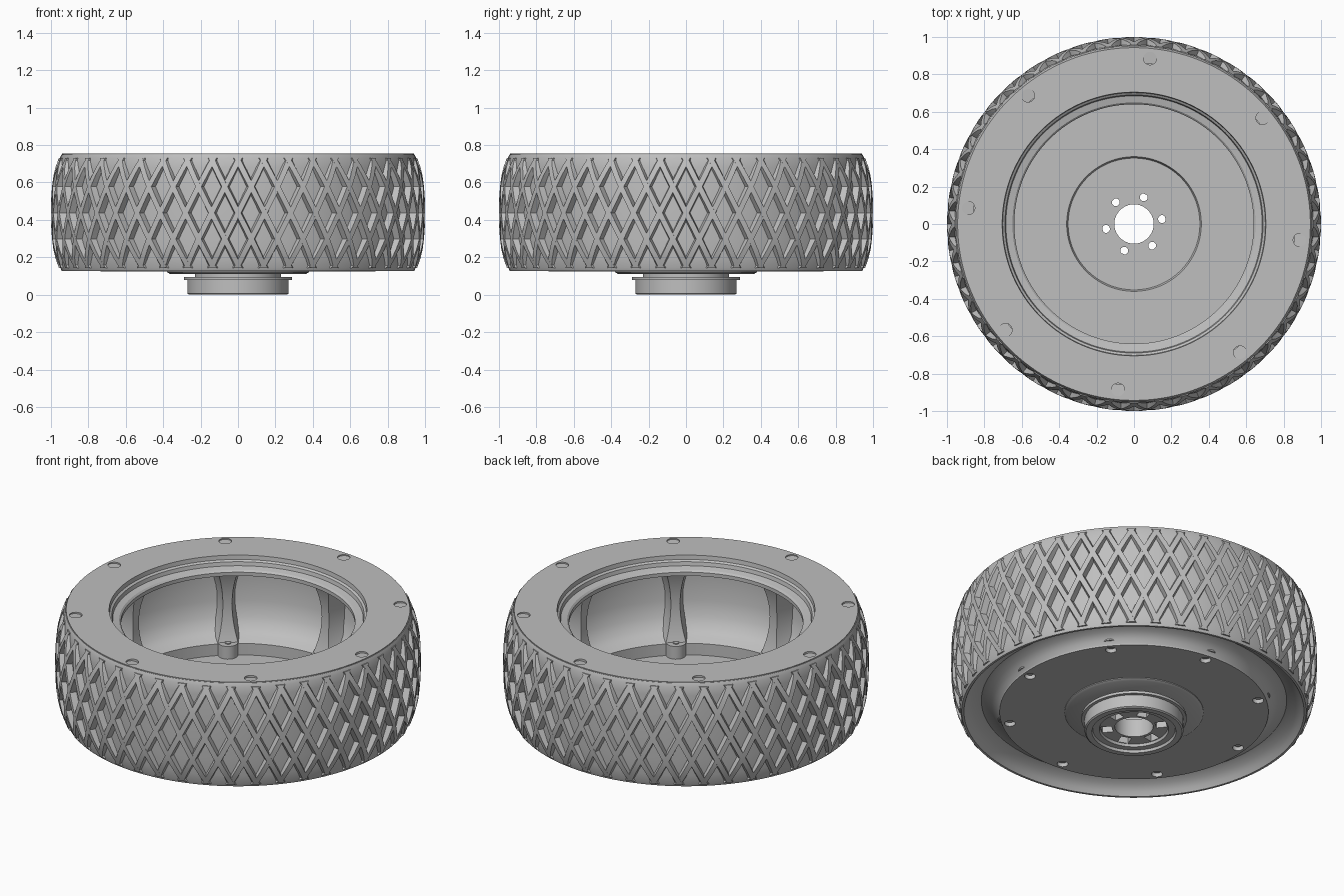
import bpy
import bmesh
from math import sin, cos, pi, radians

cube = bpy.data.objects.get("Cube")
if cube:
    bpy.data.objects.remove(cube, do_unlink=True)

GREY = (0.52, 0.52, 0.52, 1)
grey = bpy.data.materials.new("plain grey")
grey.use_nodes = True
grey.diffuse_color = GREY
for node in grey.node_tree.nodes:
    if node.type == 'BSDF_PRINCIPLED':
        node.inputs["Base Color"].default_value = GREY
        node.inputs["Roughness"].default_value = 0.6

SCREW_ANGLES = [radians(-5.5 + 45 * i) for i in range(8)]
LUG_ANGLES = [radians(10 + 60 * i) for i in range(6)]


def finish(name, bm):
    """Turn a bmesh into a grey object."""
    bmesh.ops.recalc_face_normals(bm, faces=bm.faces)
    mesh = bpy.data.meshes.new(name)
    bm.to_mesh(mesh)
    bm.free()
    mesh.materials.append(grey)
    obj = bpy.data.objects.new(name, mesh)
    bpy.context.collection.objects.link(obj)
    return obj


def activate(obj):
    bpy.ops.object.select_all(action='DESELECT')
    obj.select_set(True)
    bpy.context.view_layer.objects.active = obj


def smooth(obj, angle=32):
    activate(obj)
    bpy.ops.object.shade_smooth_by_angle(angle=radians(angle))


def lathe(name, profile, steps=128):
    """Spin a closed (radius, height) loop round the z axis."""
    bm = bmesh.new()
    rings = []
    for i in range(steps):
        a = 2 * pi * i / steps
        rings.append([bm.verts.new((r * cos(a), r * sin(a), z)) for r, z in profile])
    n = len(profile)
    for i in range(steps):
        p, q = rings[i], rings[(i + 1) % steps]
        for j in range(n):
            k = (j + 1) % n
            bm.faces.new((p[j], q[j], q[k], p[k]))
    return finish(name, bm)


def loft(bm, sections):
    """Skin a row of equal closed sections and cap both ends."""
    rows = [[bm.verts.new(p) for p in s] for s in sections]
    n = len(rows[0])
    for p, q in zip(rows, rows[1:]):
        for j in range(n):
            k = (j + 1) % n
            bm.faces.new((p[j], p[k], q[k], q[j]))
    bm.faces.new(rows[0][::-1])
    bm.faces.new(rows[-1])


def studs(name, angles, dist, radius, z0, z1, sides=24):
    """A ring of upright cylinders or prisms."""
    bm = bmesh.new()
    for a in angles:
        ring = []
        for z in (z0, z1):
            ring.append([(dist * cos(a) + radius * cos(a + 2 * pi * (i + .5) / sides),
                          dist * sin(a) + radius * sin(a + 2 * pi * (i + .5) / sides), z)
                         for i in range(sides)])
        loft(bm, ring)
    return finish(name, bm)


def cut(obj, cutter):
    cutter.hide_render = True
    mod = obj.modifiers.new("cut", 'BOOLEAN')
    mod.operation = 'DIFFERENCE'
    mod.solver = 'EXACT'
    mod.object = cutter
    activate(obj)
    bpy.ops.object.modifier_apply(modifier=mod.name)
    bpy.data.objects.remove(cutter, do_unlink=True)


# Tyre carcass with a hollow round groove underneath
tyre = lathe("tyre_carcass", [
    (.735, .128), (.75, .155), (.785, .185), (.835, .198), (.885, .18),
    (.915, .15), (.93, .128), (.943, .128), (.95, .145), (.957, .2),
    (.962, .3), (.964, .44), (.962, .58), (.957, .68), (.953, .73),
    (.943, .75), (.86, .745), (.86, .3), (.735, .2)])
smooth(tyre)

# Tread: two opposite sets of slanted bars that cross into diamonds
BARS, Z0, Z1, MID = 44, .143, .732, .4375
PITCH = 2 * pi / BARS


def crown(z):
    return 1 - .043 * abs((z - MID) / .295) ** 3


bm = bmesh.new()
for hand in (-1, 1):
    for b in range(BARS):
        sections = []
        for s in range(13):
            z = Z0 + (Z1 - Z0) * s / 12
            mid = PITCH * b + hand * PITCH * (z - MID) / .28
            corners = ((-.027, .945), (-.016, crown(z)), (.016, crown(z)), (.027, .945))
            sections.append([(r * cos(mid + w), r * sin(mid + w), z) for w, r in corners])
        loft(bm, sections)
tread = finish("tread_bars", bm)
smooth(tread, 25)

# Top clamp ring with a stepped lip and screw holes
ring = lathe("clamp_ring", [
    (.94, .755), (.705, .755), (.702, .73), (.69, .722), (.685, .7),
    (.65, .692), (.64, .682), (.64, .66), (.8, .655), (.935, .655)])
cut(ring, studs("screw_cutter", SCREW_ANGLES, .89, .035, .72, .8))
smooth(ring)

# Dish: barrel wall, rounded shelf and flat floor
dish = lathe("wheel_dish", [
    (.84, .67), (.845, .55), (.84, .42), (.82, .33), (.785, .275), (.75, .245),
    (.71, .232), (.7, .225), (.7, .155), (.36, .155), (.352, .135), (.17, .135),
    (.17, .112), (.365, .112), (.38, .12), (.38, .125), (.735, .125),
    (.76, .2), (.88, .3), (.88, .67)])
cut(dish, studs("floor_screw_cutter", SCREW_ANGLES, .69, .03, .1, .2))
smooth(dish)

# Waisted posts on the barrel wall with a foot at each floor screw
bm = bmesh.new()
for a in SCREW_ANGLES:
    sections = []
    for i in range(13):
        t = i / 12
        z = .225 + .44 * t
        flare = abs(2 * t - 1) ** 2
        half = .036 + .045 * flare
        inner = .735 - (.045 * flare if t > .5 else .04 * flare)
        loop = ((.865, -half * 1.5), (.8, -half * 1.1), (inner, -half * .7),
                (inner, half * .7), (.8, half * 1.1), (.865, half * 1.5))
        sections.append([(r * cos(a) - w * sin(a), r * sin(a) + w * cos(a), z)
                         for r, w in loop])
    loft(bm, sections)
smooth(finish("barrel_posts", bm), 50)

# Screw bosses and screw heads
smooth(studs("floor_bosses", SCREW_ANGLES, .7, .055, .15, .232))
smooth(studs("ring_screws", SCREW_ANGLES, .89, .02, .715, .738))
smooth(studs("floor_screws", SCREW_ANGLES, .69, .017, .14, .21))
smooth(studs("post_screws", SCREW_ANGLES, .69, .017, .22, .238))

# Hub drum with a flange, hollow underside, bore and lug holes
hub = lathe("hub_drum", [
    (.105, .138), (.105, .03), (.185, .03), (.19, .015), (.225, .015),
    (.23, 0), (.262, 0), (.27, .006), (.27, .078), (.288, .078),
    (.288, .094), (.23, .094), (.23, .118), (.195, .118), (.195, .138)], 96)
cut(hub, studs("lug_cutter", LUG_ANGLES, .152, .021, -.1, .3))
cut(hub, studs("lug_pocket_cutter", LUG_ANGLES, .15, .042, -.1, .09, 4))
smooth(hub)
